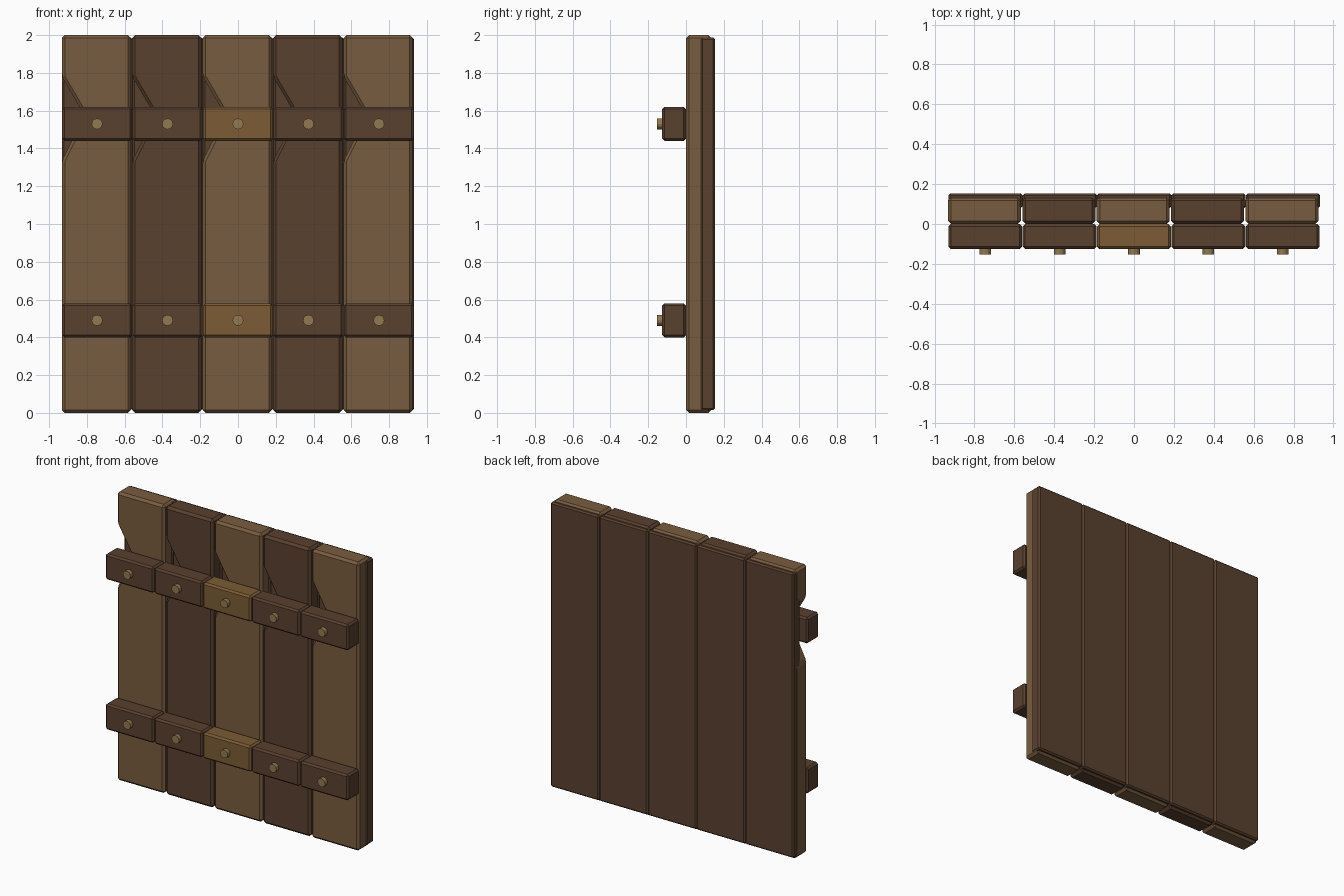
import bpy, bmesh

if "Cube" in bpy.data.objects:
    bpy.data.objects.remove(bpy.data.objects["Cube"])

def material(name, rgb):
    m = bpy.data.materials.new(name)
    m.diffuse_color = (*rgb, 1)
    m.use_nodes = True
    m.node_tree.nodes["Principled BSDF"].inputs["Base Color"].default_value = m.diffuse_color
    return m

LIGHT = material("light_wood", (0.19, 0.108, 0.05))
DARK = material("dark_wood", (0.10, 0.052, 0.028))
GOLD = material("golden_wood", (0.20, 0.106, 0.036))
PEG = material("peg_wood", (0.29, 0.19, 0.08))

def slab(name, outline, y0, y1, mat, bevel):
    """Extrude an x-z outline from y0 to y1 and chamfer its edges."""
    bm = bmesh.new()
    face = bm.faces.new([bm.verts.new((x, y0, z)) for x, z in outline])
    ext = bmesh.ops.extrude_face_region(bm, geom=[face])["geom"]
    for v in ext:
        if isinstance(v, bmesh.types.BMVert):
            v.co.y = y1
    bmesh.ops.recalc_face_normals(bm, faces=bm.faces)
    bmesh.ops.bevel(bm, geom=bm.edges[:], offset=bevel, segments=1,
                    affect='EDGES', profile=0.5)
    me = bpy.data.meshes.new(name)
    bm.to_mesh(me)
    bm.free()
    me.materials.append(mat)
    ob = bpy.data.objects.new(name, me)
    bpy.context.collection.objects.link(ob)
    return ob

def rect(x0, x1, z0, z1):
    return [(x0, z0), (x1, z0), (x1, z1), (x0, z1)]

PITCH = 0.373
for i in range(5):
    cx = (i - 2) * PITCH
    l, r = cx - 0.187, cx + 0.187

    # front plank with a wedge chipped out of its left edge
    outline = [(l, 0), (r - 0.008, 0), (r - 0.008, 2), (l, 2),
               (l, 1.78), (l + 0.12, 1.575), (l, 1.335)]
    slab("front_plank", outline, 0, 0.135, DARK if i % 2 else LIGHT, 0.016)

    # dark backing plank
    slab("back_plank", rect(l + 0.002, r, 0.014, 1.988), 0.078, 0.154, DARK, 0.01)

    for z in (0.49, 1.53):
        # cross batten segment
        slab("batten", rect(l + 0.002, r - 0.002, z - 0.09, z + 0.09),
             -0.126, 0, GOLD if i == 2 else DARK, 0.012)
        # round peg
        bpy.ops.mesh.primitive_cylinder_add(vertices=12, radius=0.029, depth=0.05,
                                            location=(cx, -0.129, z),
                                            rotation=(1.5708, 0, 0))
        bpy.context.object.name = "peg"
        bpy.context.object.data.materials.append(PEG)
